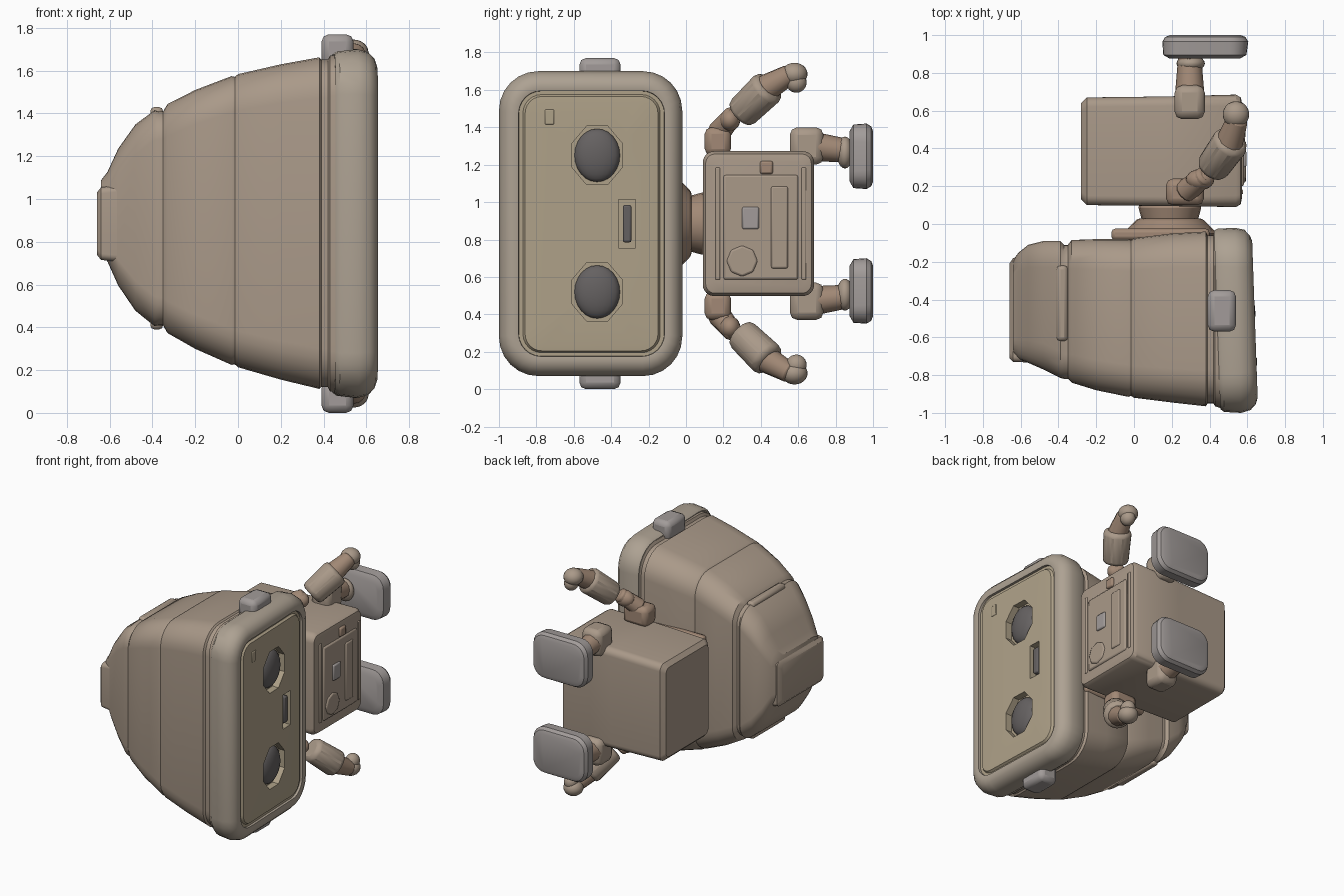
import bpy, bmesh, math
from mathutils import Vector

ZC = 0.885          # symmetry plane of the figure (it lies on its side)
EYES = ((-0.475, 0.365), (-0.475, -0.365))


def mat(name, r, g, b):
    m = bpy.data.materials.new(name)
    m.diffuse_color = (r, g, b, 1)
    return m


TAN = mat("tan", 0.40, 0.32, 0.25)
FACE = mat("face_tan", 0.43, 0.36, 0.25)
RIM = mat("rim_tan", 0.42, 0.36, 0.29)
GREY = mat("worn_grey", 0.36, 0.33, 0.32)
DARK = mat("dark_lens", 0.13, 0.12, 0.12)
RUST = mat("rust", 0.36, 0.25, 0.18)


def finish(bm, name, material, bevel=0, seg=2):
    bmesh.ops.recalc_face_normals(bm, faces=bm.faces)
    me = bpy.data.meshes.new(name)
    bm.to_mesh(me)
    bm.free()
    ob = bpy.data.objects.new(name, me)
    bpy.context.collection.objects.link(ob)
    me.materials.append(material)
    if bevel:
        b = ob.modifiers.new("bevel", 'BEVEL')
        b.width, b.segments, b.limit_method = bevel, seg, 'ANGLE'
    return ob


def bridge(bm, a, b):
    for i in range(len(a)):
        j = (i + 1) % len(a)
        bm.faces.new((a[i], a[j], b[j], b[i]))


def loft(name, sections, material, tilt=0.0, drift=0.0, zc=ZC, along_y=False, holes=(), n=6):
    """Rounded rectangles (x, y0, y1, half_z, radius) skinned along x, or along y.
    holes: closed (y, z) outlines sunk into the last cap."""
    bm = bmesh.new()

    def vert(x, y, z):
        x2 = x - tilt * (y + 0.5)
        co = (y, x2, zc + z) if along_y else (x2, y, zc + z + drift * (0.45 - x))
        return bm.verts.new(co)

    rings = []
    for x, y0, y1, hz, r in sections:
        cy, hy = (y0 + y1) / 2, (y1 - y0) / 2
        ring = []
        for k, (sy, sz) in enumerate(((1, 1), (-1, 1), (-1, -1), (1, -1))):
            for i in range(n + 1):
                a = math.pi / 2 * (k + i / n)
                ring.append(vert(x, cy + sy * (hy - r) + r * math.cos(a),
                                 sz * (hz - r) + r * math.sin(a)))
        rings.append(ring)
    for a, b in zip(rings, rings[1:]):
        bridge(bm, a, b)
    bm.faces.new(rings[0])
    if holes:
        x = sections[-1][0]
        border = [rings[-1]]
        for outline in holes:
            top = [vert(x, y, z) for y, z in outline]
            low = [vert(x - 0.05, y, z) for y, z in outline]
            bridge(bm, top, low)
            bm.faces.new(low)
            border.append(top)
        edges = [bm.edges.get((r[i - 1], r[i])) for r in border for i in range(len(r))]
        bmesh.ops.triangle_fill(bm, edges=edges, use_beauty=True)
    else:
        bm.faces.new(rings[-1])
    return finish(bm, name, material)


def box(name, c, size, material, bevel=0.02):
    bm = bmesh.new()
    bmesh.ops.create_cube(bm, size=1)
    for v in bm.verts:
        v.co = Vector([c[i] + v.co[i] * size[i] for i in range(3)])
    return finish(bm, name, material, bevel)


def rod(name, p, q, r0, r1, material, sides=12, bevel=0.015):
    """Tapered cylinder from p to q."""
    p, q = Vector(p), Vector(q)
    bm = bmesh.new()
    bmesh.ops.create_cone(bm, cap_ends=True, segments=sides, radius1=r0, radius2=r1, depth=(q - p).length)
    rot = (q - p).to_track_quat('Z', 'Y')
    for v in bm.verts:
        v.co = (p + q) / 2 + rot @ v.co
    return finish(bm, name, material, bevel)


def ball(name, c, size, material):
    bm = bmesh.new()
    bmesh.ops.create_uvsphere(bm, u_segments=20, v_segments=12, radius=1)
    for v in bm.verts:
        v.co = Vector([c[i] + v.co[i] * size[i] for i in range(3)])
    return finish(bm, name, material)


# head shell: tapering bands separated by grooves, with a rounded rear cap
loft("head_shell", [
    (0.46, -0.975, -0.04, 0.785, 0.19), (0.43, -0.965, -0.045, 0.785, 0.19),
    (0.42, -0.95, -0.06, 0.765, 0.18), (0.39, -0.95, -0.06, 0.765, 0.18),
    (0.38, -0.965, -0.04, 0.775, 0.19), (0.20, -0.945, -0.05, 0.737, 0.18),
    (0.00, -0.92, -0.075, 0.685, 0.17), (-0.015, -0.91, -0.085, 0.672, 0.16),
    (-0.03, -0.915, -0.08, 0.675, 0.17), (-0.20, -0.88, -0.08, 0.605, 0.16),
    (-0.33, -0.84, -0.085, 0.535, 0.15), (-0.35, -0.82, -0.11, 0.50, 0.13),
    (-0.37, -0.82, -0.11, 0.50, 0.13), (-0.39, -0.815, -0.09, 0.505, 0.14),
    (-0.48, -0.77, -0.09, 0.435, 0.14), (-0.56, -0.735, -0.11, 0.32, 0.12),
    (-0.61, -0.715, -0.15, 0.21, 0.10), (-0.64, -0.69, -0.19, 0.17, 0.08)], TAN, drift=0.03)
loft("rear_block", [(-0.50, -0.735, -0.16, 0.185, 0.03), (-0.64, -0.73, -0.18, 0.17, 0.03),
                    (-0.66, -0.71, -0.21, 0.145, 0.03)], TAN)
for s in (1, -1):
    box("rear_latch", (-0.38, -0.42, ZC + 0.025 + s * 0.485), (0.06, 0.40, 0.07), TAN)

# face rim, and the panel with eye sockets and a slot sunk into it
T = 0.035
loft("face_rim", [
    (0.44, -0.98, -0.035, 0.79, 0.19), (0.46, -0.995, -0.025, 0.805, 0.20),
    (0.55, -1.00, -0.02, 0.815, 0.21), (0.60, -0.985, -0.03, 0.80, 0.20),
    (0.628, -0.955, -0.06, 0.77, 0.17), (0.64, -0.92, -0.09, 0.735, 0.14),
    (0.635, -0.895, -0.115, 0.71, 0.12), (0.57, -0.89, -0.12, 0.705, 0.12)], RIM, T)
octagon = [math.pi / 8 + i * math.pi / 4 for i in range(8)]
sockets = [[(y + 0.145 * math.cos(a), z + 0.17 * math.sin(a)) for a in octagon] for y, z in EYES]
slot = [(-0.36, -0.13), (-0.27, -0.13), (-0.27, 0.13), (-0.36, 0.13)]
loft("face_panel", [
    (0.54, -0.90, -0.11, 0.715, 0.12), (0.618, -0.90, -0.11, 0.715, 0.12),
    (0.618, -0.872, -0.138, 0.69, 0.10), (0.634, -0.86, -0.15, 0.68, 0.09),
    (0.637, -0.83, -0.18, 0.65, 0.08)], FACE, T, holes=sockets + [slot])
for y, z in EYES:
    ball("eye", (0.588, y, ZC + z), (0.055, 0.122, 0.142), DARK)
box("nose_bar", (0.595, -0.315, ZC), (0.06, 0.045, 0.20), DARK, 0.01)
box("face_sensor", (0.64, -0.73, ZC + 0.57), (0.02, 0.05, 0.08), FACE, 0.006)

# ear knobs on both sides of the head
for s in (1, -1):
    box("ear_knob", (0.465, -0.46, ZC + s * 0.81), (0.15, 0.22, 0.15), GREY, 0.035)

# neck collar and joint
box("neck_plate", (0.14, -0.055, ZC), (0.52, 0.06, 0.56), RUST, 0.02)
rod("neck_collar", (0.19, -0.06, ZC), (0.19, 0.03, ZC), 0.26, 0.17, RUST, 20)
rod("neck_joint", (0.19, -0.01, ZC), (0.19, 0.10, ZC), 0.14, 0.17, RUST, 20)

# body box with front trim
loft("body", [
    (-0.28, 0.13, 0.64, 0.34, 0.04), (-0.25, 0.10, 0.67, 0.37, 0.05),
    (0.16, 0.095, 0.675, 0.38, 0.05), (0.54, 0.09, 0.685, 0.387, 0.06),
    (0.565, 0.105, 0.67, 0.372, 0.05), (0.572, 0.14, 0.64, 0.34, 0.04)], TAN)
box("chest_panel", (0.565, 0.40, ZC - 0.02), (0.035, 0.40, 0.56), TAN, 0.012)
box("chest_button", (0.580, 0.345, ZC + 0.03), (0.03, 0.09, 0.12), GREY, 0.01)
box("chest_strip", (0.576, 0.50, ZC - 0.02), (0.03, 0.09, 0.44), TAN, 0.01)
box("chest_light", (0.572, 0.43, ZC + 0.30), (0.03, 0.07, 0.07), RUST, 0.012)
rod("chest_dial", (0.56, 0.30, ZC - 0.20), (0.592, 0.30, ZC - 0.20), 0.09, 0.08, TAN, 8, 0.008)
for y in (0.17, 0.63):
    box("chest_rail", (0.568, y, ZC), (0.02, 0.025, 0.60), TAN, 0.006)

for s in (1, -1):
    def P(x, y, d):
        return (x, y, ZC + s * d)

    # arm: shoulder block, elbow, forearm, hand
    box("shoulder", P(0.27, 0.17, 0.44), (0.20, 0.14, 0.15), RUST, 0.035)
    rod("upper_arm", P(0.27, 0.17, 0.48), P(0.38, 0.26, 0.59), 0.065, 0.05, RUST)
    ball("elbow", P(0.35, 0.235, 0.555), (0.075, 0.055, 0.06), RUST)
    rod("forearm", P(0.41, 0.29, 0.585), P(0.52, 0.445, 0.735), 0.095, 0.105, TAN, 8, 0.03)
    rod("wrist", P(0.50, 0.42, 0.72), P(0.55, 0.56, 0.80), 0.075, 0.055, RUST)
    ball("hand", P(0.54, 0.58, 0.80), (0.07, 0.07, 0.06), TAN)
    ball("finger", P(0.55, 0.59, 0.755), (0.05, 0.055, 0.055), TAN)

    # leg: hip block, shin, ankle, rounded foot plate
    box("hip", P(0.295, 0.645, 0.415), (0.16, 0.18, 0.20), TAN, 0.04)
    rod("shin", P(0.295, 0.66, 0.415), P(0.295, 0.90, 0.385), 0.08, 0.06, RUST)
    ball("ankle", P(0.30, 0.85, 0.38), (0.075, 0.045, 0.085), TAN)
    loft("foot", [(0.875, 0.19, 0.56, 0.135, 0.07), (0.895, 0.155, 0.595, 0.17, 0.09),
                  (0.965, 0.15, 0.605, 0.175, 0.10), (0.99, 0.165, 0.59, 0.16, 0.09),
                  (1.00, 0.19, 0.565, 0.135, 0.07)], GREY, zc=ZC + s * 0.36, along_y=True)

# smooth shading with crisp edges
bpy.ops.object.select_all(action='SELECT')
bpy.context.view_layer.objects.active = bpy.context.scene.objects[0]
bpy.ops.object.shade_smooth_by_angle(angle=math.radians(35))
